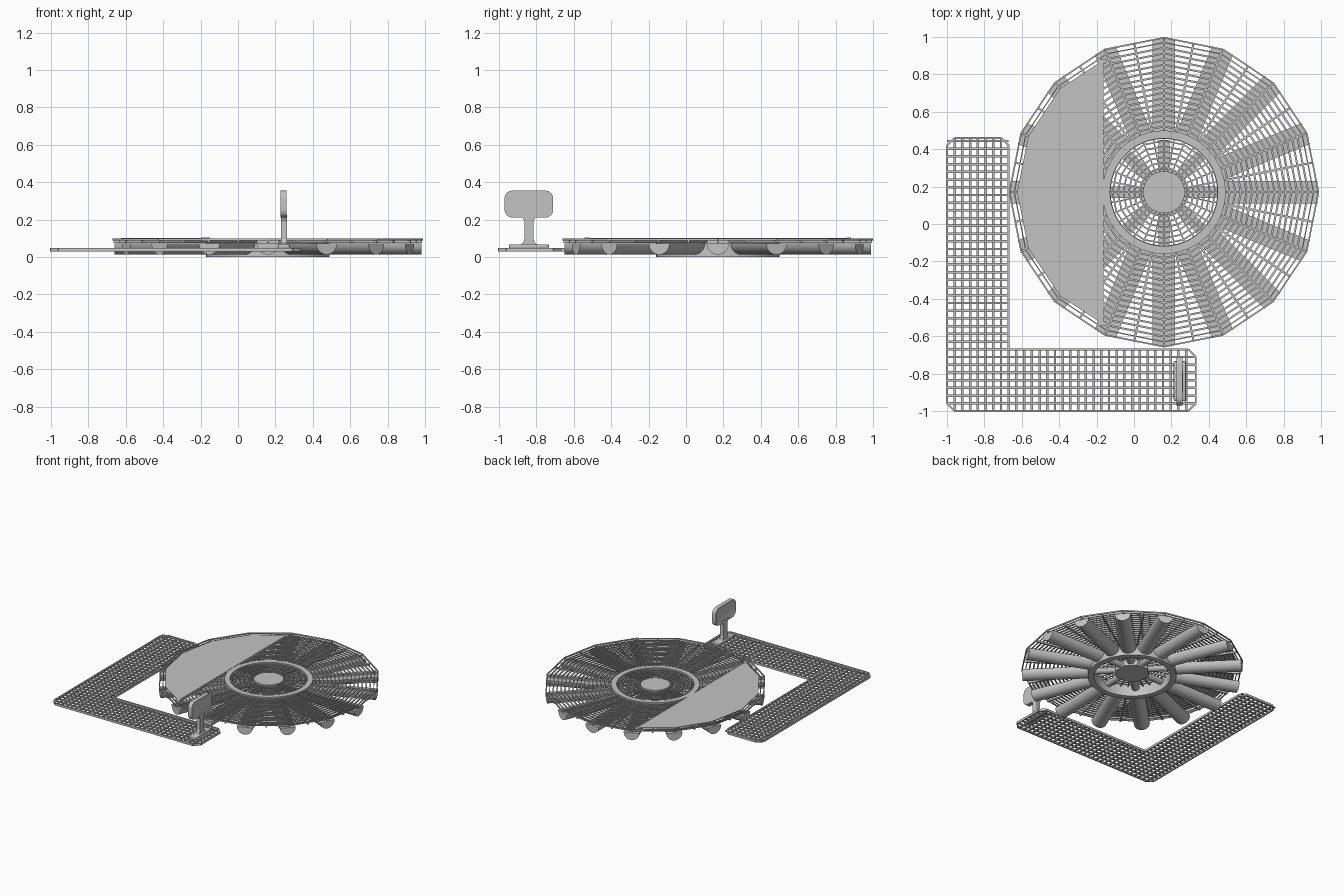
import bpy, bmesh
from math import sin, cos, pi, tau
from mathutils import Matrix, Vector

if "Cube" in bpy.data.objects:
    bpy.data.objects.remove(bpy.data.objects["Cube"])

CX, CY = 0.16, 0.17      # centre of the round platform
SIDES = 16
STEP = tau / SIDES

grey = bpy.data.materials.new("light_grey")
grey.use_nodes = True
COLOUR = (0.55, 0.55, 0.55, 1)
grey.diffuse_color = COLOUR
grey.node_tree.nodes["Principled BSDF"].inputs["Base Color"].default_value = COLOUR


def finish(name, bm, smooth=False):
    bmesh.ops.recalc_face_normals(bm, faces=bm.faces)
    mesh = bpy.data.meshes.new(name)
    bm.to_mesh(mesh)
    bm.free()
    mesh.materials.append(grey)
    ob = bpy.data.objects.new(name, mesh)
    bpy.context.collection.objects.link(ob)
    if smooth:
        bpy.ops.object.select_all(action='DESELECT')
        ob.select_set(True)
        bpy.context.view_layer.objects.active = ob
        bpy.ops.object.shade_smooth_by_angle(angle=pi / 6)
    return ob


def bar(bm, p, q, width, height):
    """Square bar from p to q, with horizontal width and vertical height."""
    p, q = Vector(p), Vector(q)
    along = (q - p).normalized()
    side = Vector((0, 0, 1)).cross(along)
    rot = Matrix((along, side, along.cross(side))).transposed().to_4x4()
    size = Matrix.Diagonal(((q - p).length, width, height, 1))
    bmesh.ops.create_cube(bm, size=1, matrix=Matrix.Translation((p + q) / 2) @ rot @ size)


def prism(bm, points, matrix, depth):
    """Extrude a flat outline along its local z."""
    face = bm.faces.new([bm.verts.new(matrix @ Vector((x, y, 0))) for x, y in points])
    out = bmesh.ops.extrude_face_region(bm, geom=[face])
    moved = [v for v in out["geom"] if isinstance(v, bmesh.types.BMVert)]
    bmesh.ops.translate(bm, verts=moved, vec=matrix.to_3x3() @ Vector((0, 0, depth)))


def polar(r, a, z):
    return Vector((CX + r * cos(a), CY + r * sin(a), z))


def annulus(bm, r0, r1, z0, z1, n=48):
    """Flat ring with rectangular section."""
    section = ((r0, z0), (r1, z0), (r1, z1), (r0, z1))
    rows = [[bm.verts.new(polar(r, i * tau / n, z)) for r, z in section] for i in range(n)]
    for i in range(n):
        a, b = rows[i], rows[(i + 1) % n]
        for k in range(4):
            m = (k + 1) % 4
            bm.faces.new((a[k], b[k], b[m], a[m]))


def polygon_ring(bm, r, z, width, height):
    for i in range(SIDES):
        bar(bm, polar(r, i * STEP, z), polar(r, (i + 1) * STEP, z), width, height)


def radial_frame(a, r, z):
    """Local x is tangent, y is up and z points outward."""
    out, up = Vector((cos(a), sin(a), 0)), Vector((0, 0, 1))
    rot = Matrix((up.cross(out), up, out)).transposed().to_4x4()
    return Matrix.Translation(polar(r, a, z)) @ rot


def half_round(radius, n=14):
    return [(radius * cos(pi + pi * i / n), radius * sin(pi + pi * i / n)) for i in range(n + 1)]


# Half-round floats under every corner
bm = bmesh.new()
for i in range(SIDES):
    prism(bm, half_round(0.06), radial_frame(i * STEP, 0.325, 0.073), 0.495)
finish("radial_floats", bm, True)

# Short floats inside the hub
bm = bmesh.new()
for i in range(8):
    prism(bm, half_round(0.03), radial_frame(i * tau / 8, 0.1, 0.07), 0.18)
finish("hub_floats", bm, True)

# Outer rim and spokes
bm = bmesh.new()
polygon_ring(bm, 0.826, 0.094, 0.008, 0.01)
polygon_ring(bm, 0.800, 0.091, 0.006, 0.008)
finish("outer_rim", bm)

bm = bmesh.new()
for i in range(SIDES * 2):
    a = i * STEP / 2
    end = 0.825 if i % 2 == 0 else 0.809
    bar(bm, polar(0.32, a, 0.082), polar(end, a, 0.082), 0.011, 0.014)
    bar(bm, polar(0.10, a, 0.082), polar(0.30, a, 0.082), 0.007, 0.014)
finish("spokes", bm)

# Concentric slats of the platform and the hub
bm = bmesh.new()
for k in range(15):
    polygon_ring(bm, 0.352 + 0.03 * k, 0.092, 0.010, 0.008)
for k in range(6):
    polygon_ring(bm, 0.13 + 0.029 * k, 0.092, 0.008, 0.008)
finish("concentric_slats", bm)

# Hub ring, its lower collar and the centre
bm = bmesh.new()
annulus(bm, 0.288, 0.33, 0.08, 0.1)
finish("hub_ring", bm, True)
bm = bmesh.new()
annulus(bm, 0.285, 0.33, 0.0, 0.08)
finish("hub_collar", bm, True)

bm = bmesh.new()
disc = [(0.112 * cos(i * tau / 40), 0.112 * sin(i * tau / 40)) for i in range(40)]
prism(bm, disc, Matrix.Translation((CX, CY, 0.08)), 0.02)
finish("centre_disc", bm, True)
bm = bmesh.new()
block = [(0.13 * cos((i + .5) * tau / 8), 0.13 * sin((i + .5) * tau / 8)) for i in range(8)]
prism(bm, block, Matrix.Translation((CX, CY, 0.03)), 0.05)
finish("centre_block", bm)

# Solid deck over one side, with its edge beam
EDGE = -0.17
corners = [polar(0.785, i * STEP, 0) for i in range(6, 11)]
deck = [(EDGE, 0.872)] + [(p.x, p.y) for p in corners] + [(EDGE, 2 * CY - 0.872)]
bm = bmesh.new()
prism(bm, deck, Matrix.Translation((0, 0, 0.094)), 0.007)
finish("solid_deck", bm)

bm = bmesh.new()
bar(bm, (EDGE, -0.54, 0.09), (EDGE, 0.88, 0.09), 0.012, 0.016)
for s in (-1, 1):
    bar(bm, (EDGE - 0.025, CY + s * 0.70, 0.093), (EDGE + 0.02, CY + s * 0.70, 0.093), 0.025, 0.02)
finish("deck_edge_beam", bm)

# L-shaped grating walkway
W, END_X, END_Y, CUT = 0.33, 0.33, 0.46, 0.04
CELL = W / 8
LOW, HIGH = 0.034, 0.043
bm = bmesh.new()
for k in range(1, 36):
    c = -1 + k * CELL
    far_x = END_X if c < -1 + W - 0.001 else -1 + W
    far_y = END_Y if c < -1 + W - 0.001 else -1 + W
    if c < END_Y - 0.01:
        bar(bm, (-1, c, HIGH), (far_x, c, HIGH), 0.013, 0.009)
    if c < END_X - 0.01:
        bar(bm, (c, -1, LOW), (c, far_y, LOW), 0.013, 0.009)
finish("walkway_grating", bm)

outline = [(-1 + CUT, -1), (END_X - CUT, -1), (END_X, -1 + CUT), (END_X, -1 + W - CUT),
           (END_X - CUT, -1 + W), (-1 + W, -1 + W), (-1 + W, END_Y - CUT),
           (-1 + W - CUT, END_Y), (-1 + CUT, END_Y), (-1, END_Y - CUT), (-1, -1 + CUT)]
bm = bmesh.new()
for i, p in enumerate(outline):
    bar(bm, (*outline[i - 1], 0.039), (*p, 0.039), 0.01, 0.018)
finish("walkway_frame", bm)

# Stand: base plate, flared post and rounded panel
SX, SY = 0.245, -0.84
bm = bmesh.new()
bmesh.ops.create_cube(bm, size=1, matrix=Matrix.Translation((SX, SY, 0.057))
                      @ Matrix.Diagonal((0.065, 0.215, 0.022, 1)))
bmesh.ops.bevel(bm, geom=bm.edges[:], offset=0.008, segments=2, affect='EDGES', profile=0.5)
finish("stand_base", bm, True)

half = [(0.055, 0.06), (0.032, 0.075), (0.024, 0.095), (0.024, 0.19), (0.034, 0.21), (0.055, 0.225)]
side = half + [(-y, z) for y, z in reversed(half)]
facing = Matrix(((0, 0, 1, SX - 0.016), (1, 0, 0, SY), (0, 1, 0, 0), (0, 0, 0, 1)))
bm = bmesh.new()
prism(bm, side, facing, 0.032)
finish("stand_post", bm)

bm = bmesh.new()
bmesh.ops.create_cube(bm, size=1, matrix=Matrix.Translation((SX - 0.002, SY, 0.283))
                      @ Matrix.Diagonal((0.034, 0.26, 0.144, 1)))
across = [e for e in bm.edges if abs(e.verts[0].co.x - e.verts[1].co.x) > 0.01]
bmesh.ops.bevel(bm, geom=across, offset=0.042, segments=6, affect='EDGES', profile=0.5)
bm.normal_update()
screen = [f for f in bm.faces if f.normal.x < -0.9]
bmesh.ops.inset_region(bm, faces=screen, thickness=0.018, depth=0)
bmesh.ops.translate(bm, verts=list({v for f in screen for v in f.verts}), vec=(0.008, 0, 0))
finish("stand_panel", bm, True)
